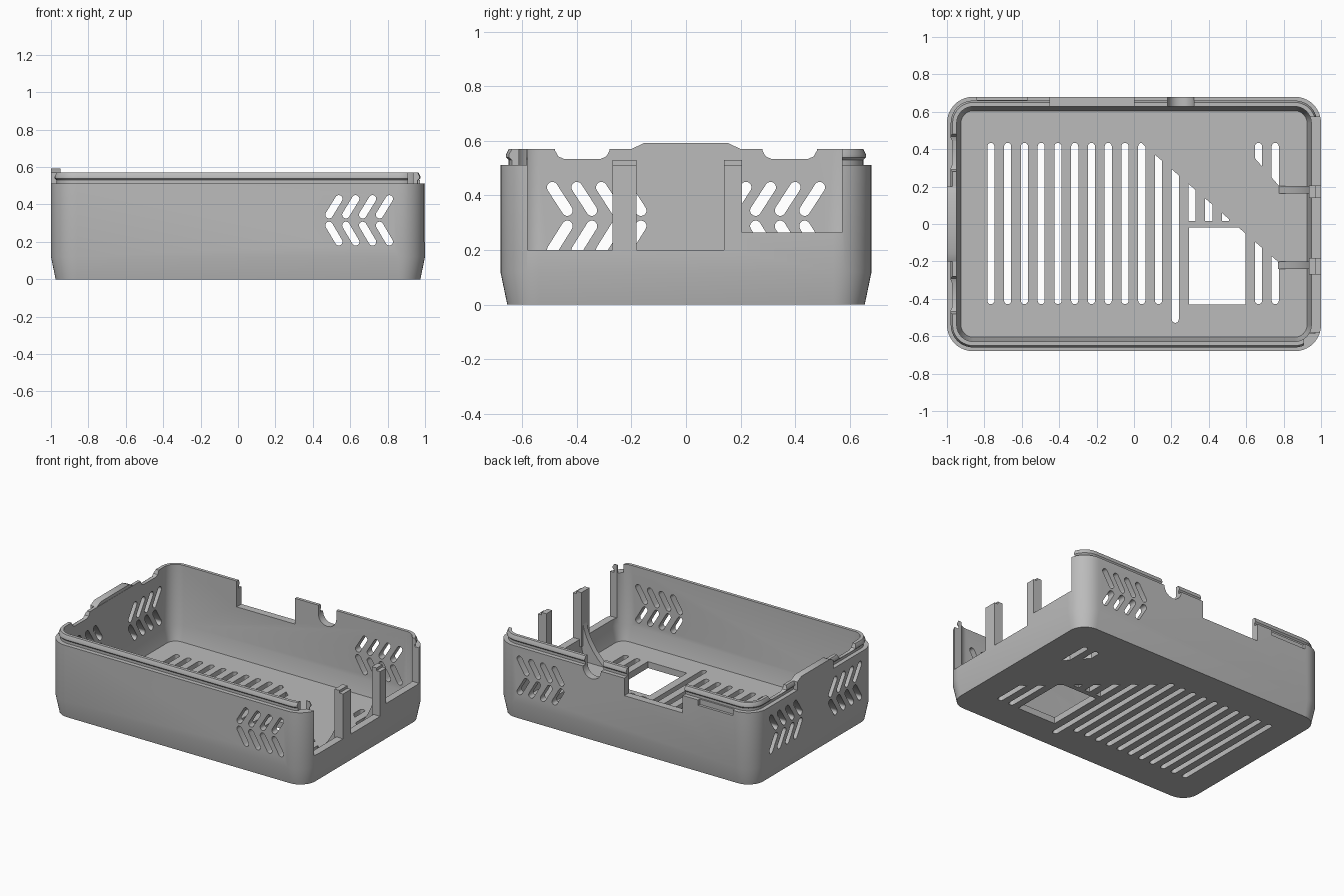
import bpy, bmesh, math
from mathutils import Vector

if "Cube" in bpy.data.objects:
    bpy.data.objects.remove(bpy.data.objects["Cube"])

grey = bpy.data.materials.new("plain grey")
grey.use_nodes = True
grey.diffuse_color = (0.5, 0.5, 0.5, 1)
grey.node_tree.nodes["Principled BSDF"].inputs["Base Color"].default_value = (0.5, 0.5, 0.5, 1)


def finish(name, bm):
    bmesh.ops.recalc_face_normals(bm, faces=bm.faces)
    mesh = bpy.data.meshes.new(name)
    bm.to_mesh(mesh)
    bm.free()
    mesh.materials.append(grey)
    obj = bpy.data.objects.new(name, mesh)
    bpy.context.collection.objects.link(obj)
    return obj


def prism(bm, pts, axis, lo, hi):
    """Extrude a 2D outline along an axis; the outline uses the other two axes in order."""
    def place(p, d):
        v = list(p)
        v.insert("xyz".index(axis), d)
        return bm.verts.new(v)
    a = [place(p, lo) for p in pts]
    b = [place(p, hi) for p in pts]
    bm.faces.new(a)
    bm.faces.new(b)
    for i in range(len(a)):
        j = (i + 1) % len(a)
        bm.faces.new((a[i], a[j], b[j], b[i]))


def rect(x0, x1, y0, y1):
    return [(x0, y0), (x1, y0), (x1, y1), (x0, y1)]


def capsule(p, q, r, n=8):
    p, q = Vector(p), Vector(q)
    start = math.atan2(q.y - p.y, q.x - p.x) - math.pi / 2
    out = []
    for c, turn in ((q, 0), (p, math.pi)):
        for i in range(n + 1):
            t = start + turn + math.pi * i / n
            out.append((c.x + r * math.cos(t), c.y + r * math.sin(t)))
    return out


def clip(pts, a, b, c):
    """Keep the part of an outline where a*x + b*y <= c."""
    out = []
    for i, p in enumerate(pts):
        q = pts[(i + 1) % len(pts)]
        dp, dq = a * p[0] + b * p[1] - c, a * q[0] + b * q[1] - c
        if dp <= 0:
            out.append(p)
        if dp * dq < 0:
            t = dp / (dp - dq)
            out.append((p[0] + t * (q[0] - p[0]), p[1] + t * (q[1] - p[1])))
    return out


def ring(bm, inset, z, n=10):
    """Rounded rectangle loop, inset from the full footprint."""
    r = max(0.14 - inset, 0.04)
    cx, cy = 1 - inset - r, 0.68 - inset - r
    loop = []
    for k, (sx, sy) in enumerate(((1, 1), (-1, 1), (-1, -1), (1, -1))):
        for i in range(n + 1):
            t = math.pi / 2 * (k + i / n)
            loop.append(bm.verts.new((sx * cx + r * math.cos(t), sy * cy + r * math.sin(t), z)))
    return loop


# Tray: outside wall, stepped lip with snap bead, inside wall, floor
bm = bmesh.new()
profile = [(0.025, 0), (0, 0.12), (0, 0.512), (0.03, 0.512), (0.03, 0.53), (0.02, 0.54),
           (0.02, 0.55), (0.03, 0.57), (0.052, 0.57), (0.052, 0.15), (0.075, 0.045)]
loops = [ring(bm, *p) for p in profile]
for a, b in zip(loops, loops[1:]):
    for i in range(len(a)):
        j = (i + 1) % len(a)
        bm.faces.new((a[i], a[j], b[j], b[i]))
bm.faces.new(loops[0])
bm.faces.new(loops[-1])
tray = finish("tray", bm)

# Floor vents, trimmed by a diagonal solid band
cut = bmesh.new()
SLOPE, DIAG = 0.87, 0.468
for i in range(18):
    x = -0.765 + 0.0896 * i
    low = -0.51 if i == 11 else -0.41
    if i < 12:
        vents = [clip(capsule((x, low), (x, 0.415), 0.019), SLOPE, 1, DIAG)]
    elif i < 15:
        vents = [clip(clip(capsule((x, low), (x, 0.415), 0.019), SLOPE, 1, DIAG), 0, -1, -0.015)]
    elif i > 15:
        x -= 0.003
        vents = [clip(capsule((x, low), (x, 0.415), 0.019), SLOPE, 1, DIAG),
                 clip(capsule((x, low), (x, 0.415), 0.019), -1.15, -1, -1.095)]
    else:
        vents = []
    for v in vents:
        prism(cut, v, "z", -0.1, 0.1)
# Access hatch in the floor
prism(cut, clip(rect(0.295, 0.595, -0.43, -0.02), SLOPE, 1, DIAG), "z", -0.1, 0.1)


# Chevron vents on the walls
def chevrons(tip, step, lean, axis, lo, hi):
    for i in range(4):
        u = tip + step * i
        prism(cut, capsule((u, 0.345), (u + lean, 0.43), 0.02), axis, lo, hi)
        prism(cut, capsule((u, 0.288), (u + lean, 0.2), 0.02), axis, lo, hi)


chevrons(0.487, 0.09, 0.052, "y", -0.8, 0.8)
for s in (-1, 1):
    chevrons(s * 0.165, s * 0.09, s * 0.055, "x", -1.1, -0.85)
    # Finger notches in the end rim
    prism(cut, [(s * y, z) for y, z in ((0.28, 0.6), (0.28, 0.565), (0.292, 0.543), (0.315, 0.533),
                (0.445, 0.533), (0.468, 0.543), (0.48, 0.565), (0.48, 0.6))], "x", -1.1, -0.85)

# Port openings in the open end
prism(cut, [(-0.58, 0.2), (0.172, 0.2), (0.172, 0.265), (0.572, 0.265), (0.572, 0.7), (-0.58, 0.7)],
      "x", 0.84, 1.1)
# Lip stops short at the front corner
prism(cut, rect(0.91, 1.1, -0.8, -0.585), "z", 0.512, 0.7)

# Back wall: wide port, round port, shallow outer recess
prism(cut, rect(-0.45, 0, 0.39, 0.7), "y", 0.55, 0.8)
prism(cut, capsule((0.25, 0.51), (0.25, 0.75), 0.07), "y", 0.55, 0.8)
prism(cut, rect(-0.84, -0.57, 0.475, 0.7), "y", 0.662, 0.8)

cutter = finish("opening_cutter", cut)
cutter.hide_render = True
mod = tray.modifiers.new("openings", "BOOLEAN")
mod.operation = "DIFFERENCE"
mod.solver = "EXACT"
mod.object = cutter
mod.use_self = True
bpy.context.view_layer.objects.active = tray
bpy.ops.object.modifier_apply(modifier=mod.name)
bpy.data.objects.remove(cutter)

# Raised middle of the closed end's rim
bm = bmesh.new()
prism(bm, [(-0.2, 0.512), (0.2, 0.512), (0.2, 0.57), (0.155, 0.592), (-0.155, 0.592), (-0.2, 0.57)],
      "x", -1, -0.95)
parts = [tray, finish("end_rim_tab", bm)]

# Posts between ports, each a face plate with a swept fin down to the floor
sweep = [(0.95 - 0.18 * (1 - t) ** 3, 0.04 + 0.46 * t) for t in (i / 10 for i in range(11))]
for name, y0, y1, base, fin in (("front_post", -0.27, -0.182, 0.2, -0.22),
                                ("back_post", 0.14, 0.205, 0.2, 0.182)):
    bm = bmesh.new()
    prism(bm, rect(0.965, 1, y0, y1), "z", base, 0.512)
    prism(bm, rect(0.935, 0.972, y0, y1), "z", 0.15, 0.53)
    parts.append(finish(name, bm))
    bm = bmesh.new()
    prism(bm, sweep + [(0.96, 0.5), (0.96, 0.04)], "y", fin - 0.02, fin + 0.02)
    parts.append(finish(name + "_fin", bm))

# Smooth the rounded corners, keep edges crisp
bpy.ops.object.select_all(action="DESELECT")
for p in parts:
    p.select_set(True)
bpy.context.view_layer.objects.active = tray
bpy.ops.object.shade_smooth_by_angle(angle=math.radians(30))
